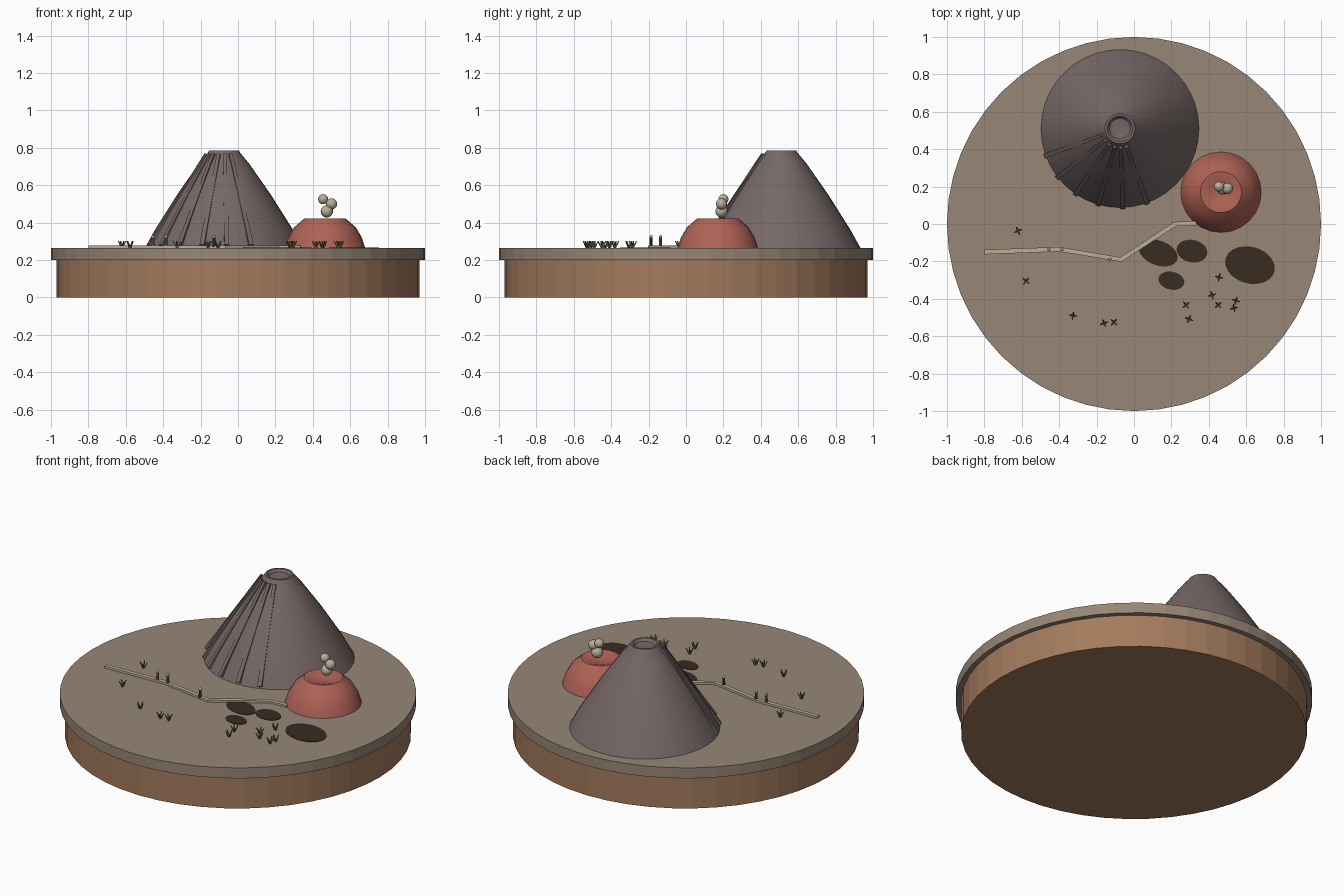
import bpy, bmesh, math
from mathutils import Vector

cube = bpy.data.objects.get("Cube")
if cube:
    bpy.data.objects.remove(cube, do_unlink=True)


def material(name, r, g, b):
    m = bpy.data.materials.new(name)
    m.use_nodes = True
    m.diffuse_color = (r, g, b, 1)
    m.node_tree.nodes["Principled BSDF"].inputs["Base Color"].default_value = (r, g, b, 1)
    return m


SOIL = material("soil_brown", .37, .20, .11)
GROUND = material("dusty_tan", .31, .24, .18)
ROCK = material("grey_rock", .18, .138, .134)
RED = material("red_rock", .43, .122, .092)
CREAM = material("pale_cream", .48, .42, .32)
PATCH = material("dark_earth", .042, .025, .016)
GRASS = material("dry_green", .15, .16, .05)
CLOTH = material("charcoal_cloth", .06, .055, .055)

TOP = .265  # ground level


def finish(bm, name, mat, smooth=None):
    bmesh.ops.recalc_face_normals(bm, faces=bm.faces[:])
    mesh = bpy.data.meshes.new(name)
    bm.to_mesh(mesh)
    bm.free()
    mesh.materials.append(mat)
    ob = bpy.data.objects.new(name, mesh)
    bpy.context.collection.objects.link(ob)
    if smooth:
        bpy.ops.object.select_all(action='DESELECT')
        ob.select_set(True)
        bpy.context.view_layer.objects.active = ob
        bpy.ops.object.shade_smooth_by_angle(angle=math.radians(smooth))
    return ob


def lathe(name, mat, centre, profile, sides, smooth=None):
    """Turn a profile of (radius, height) points, closed at both ends."""
    bm = bmesh.new()
    rings = []
    for r, z in profile:
        ring = []
        for i in range(sides):
            a = math.tau * i / sides
            ring.append(bm.verts.new((centre[0] + r * math.cos(a), centre[1] + r * math.sin(a), z)))
        rings.append(ring)
    for low, high in zip(rings, rings[1:]):
        for i in range(sides):
            j = (i + 1) % sides
            bm.faces.new((low[i], low[j], high[j], high[i]))
    bm.faces.new(rings[0])
    bm.faces.new(rings[-1])
    return finish(bm, name, mat, smooth)


def beam(bm, a, b, r1, r2, sides=4, turn=math.pi / 4):
    """Add a straight tapered bar from a to b."""
    a, b = Vector(a), Vector(b)
    axis = (b - a).normalized()
    side = axis.cross(Vector((0, 0, 1)))
    side = side.normalized() if side.length > .001 else Vector((1, 0, 0))
    up = side.cross(axis)
    ends = []
    for p, r in ((a, r1), (b, r2)):
        angles = [turn + math.tau * i / sides for i in range(sides)]
        ends.append([bm.verts.new(p + r * (side * math.cos(t) + up * math.sin(t))) for t in angles])
    for i in range(sides):
        j = (i + 1) % sides
        bm.faces.new((ends[0][i], ends[0][j], ends[1][j], ends[1][i]))
    for end in ends:
        bm.faces.new(end)


def ball(name, mat, centre, r, detail=12):
    bm = bmesh.new()
    bmesh.ops.create_uvsphere(bm, u_segments=detail, v_segments=detail // 2 + 2, radius=r)
    bmesh.ops.translate(bm, verts=bm.verts, vec=centre)
    return finish(bm, name, mat, 60)


# Round base and ground slab
lathe("base_drum", SOIL, (0, 0), [(.97, 0), (.97, .2)], 48)
lathe("ground_slab", GROUND, (0, 0), [(1, .2), (1, TOP)], 48)

# Tall mountain with a shallow crater
PEAK = Vector((-.075, .51, 0))
lathe("mountain", ROCK, PEAK,
      [(.425, .26), (.37, .36), (.25, .55), (.135, .715), (.085, .775), (.08, .785),
       (.068, .785), (.055, .77), (.01, .765)], 40, 40)

# Ridges running down the front left flank
bm = bmesh.new()
for step in range(6):
    a = math.radians(200 + 18 * step)
    out = Vector((math.cos(a), math.sin(a), 0))
    beam(bm, PEAK + out * .1 + Vector((0, 0, .765)), PEAK + out * .42 + Vector((0, 0, .275)), .013, .018)
finish(bm, "mountain_ridges", ROCK)

# Low red cone with a sunken top
VENT = (.465, .17)
lathe("red_cone", RED, VENT,
      [(.217, .26), (.197, .32), (.165, .375), (.11, .422), (.095, .422), (.05, .405), (.01, .4)], 24, 40)

# Steam puffs
for x, y, z, r in ((.475, .19, .46, .033), (.5, .19, .5, .03), (.455, .2, .525, .027)):
    ball("steam_puff", CREAM, (x, y, z), r, 16)

# Winding path
bm = bmesh.new()
route = [(-.8, -.15), (-.4, -.135), (-.07, -.19), (.22, 0), (.335, .004)]
rows = []
for i, p in enumerate(route):
    before = Vector(route[max(i - 1, 0)])
    after = Vector(route[min(i + 1, len(route) - 1)])
    d = (after - before).normalized() * .0125
    rows.append([bm.verts.new((p[0] - s * d.y, p[1] + s * d.x, z))
                 for s, z in ((-1, .26), (1, .26), (1, .278), (-1, .278))])
for a, b in zip(rows, rows[1:]):
    for i in range(4):
        j = (i + 1) % 4
        bm.faces.new((a[i], a[j], b[j], b[i]))
bm.faces.new(rows[0])
bm.faces.new(rows[-1])
finish(bm, "path", CREAM)

# Dark ground patches
for x, y, rx, ry, deg in ((.13, -.155, .107, .066, -20), (.31, -.145, .083, .06, -12),
                          (.2, -.303, .07, .048, -12), (.62, -.22, .135, .098, -15)):
    patch = lathe("dark_patch", PATCH, (0, 0), [(1, 0), (1, .006)], 28)
    patch.location = (x, y, .262)
    patch.scale = (rx, ry, 1)
    patch.rotation_euler.z = math.radians(deg)

# Grass tufts of four splayed blades
tufts = [(-.62, -.037), (-.577, -.305), (-.326, -.49), (-.16, -.53), (-.107, -.525), (.455, -.285),
         (.417, -.38), (.45, -.433), (.545, -.41), (.535, -.45), (.278, -.433), (.294, -.508)]
for n, (x, y) in enumerate(tufts):
    bm = bmesh.new()
    for k in range(4):
        a = .4 + n * .5 + k * math.pi / 2
        tip = (x + .021 * math.cos(a), y + .021 * math.sin(a), TOP + .036)
        beam(bm, (x, y, TOP - .002), tip, .006, .003)
    finish(bm, "grass_tuft", GRASS)

# Small walkers on the path
for x, y, mat in ((-.455, -.136, RED), (-.385, -.136, GRASS), (-.128, -.187, CLOTH)):
    lathe("walker_body", mat, (x, y), [(.009, .27), (.007, .318)], 8, 40)
    ball("walker_head", CREAM, (x, y, .324), .009, 8)
